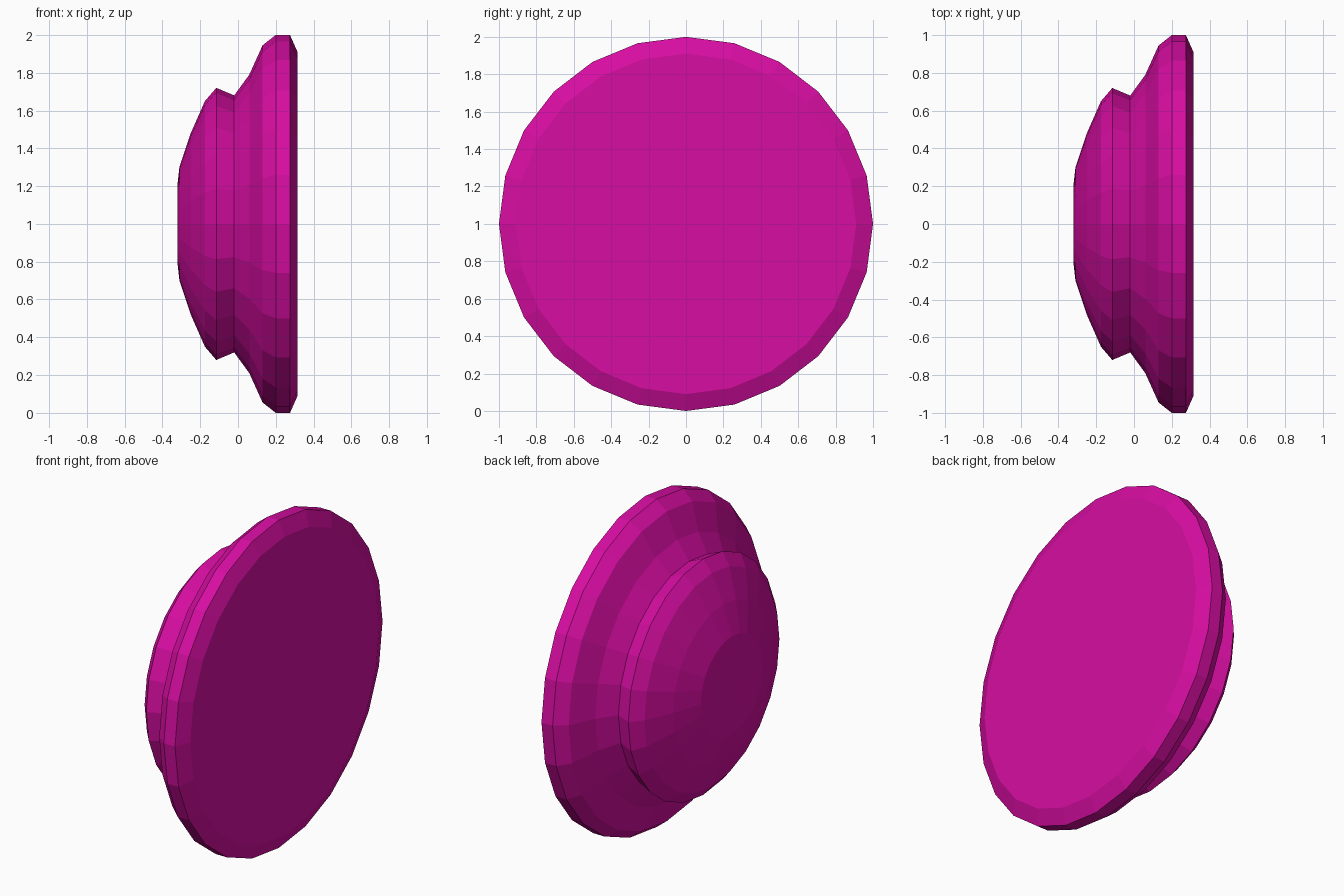
import bpy, bmesh, math

if "Cube" in bpy.data.objects:
    bpy.data.objects.remove(bpy.data.objects["Cube"])

SIDES = 24

# single magenta colour
magenta = bpy.data.materials.new("magenta")
magenta.diffuse_color = (0.68, 0.004, 0.36, 1)
magenta.use_nodes = True
magenta.node_tree.nodes["Principled BSDF"].inputs["Base Color"].default_value = magenta.diffuse_color

# half profile of the knob: (x along the axis, radius)
profile = [(-0.32, 0.21), (-0.31, 0.30), (-0.25, 0.48), (-0.175, 0.65),
           (-0.115, 0.72), (-0.02, 0.68), (0.06, 0.79), (0.13, 0.945),
           (0.20, 1.0), (0.275, 1.0), (0.315, 0.91)]

bm = bmesh.new()
rings = []
for x, r in profile:
    ring = []
    for i in range(SIDES):
        a = 2 * math.pi * i / SIDES
        ring.append(bm.verts.new((x, r * math.cos(a), 1 + r * math.sin(a))))
    rings.append(ring)

# domed cap, neck and flange walls
for lower, upper in zip(rings, rings[1:]):
    for i in range(SIDES):
        j = (i + 1) % SIDES
        bm.faces.new((lower[i], lower[j], upper[j], upper[i]))

# shallow dimple in the dome, flat disc on the other end
dimple = bm.verts.new((-0.305, 0, 1))
for i in range(SIDES):
    bm.faces.new((dimple, rings[0][(i + 1) % SIDES], rings[0][i]))
bm.faces.new(rings[-1])
bmesh.ops.recalc_face_normals(bm, faces=bm.faces)

mesh = bpy.data.meshes.new("round_knob")
bm.to_mesh(mesh)
bm.free()
mesh.materials.append(magenta)
knob = bpy.data.objects.new("round_knob", mesh)
bpy.context.collection.objects.link(knob)
